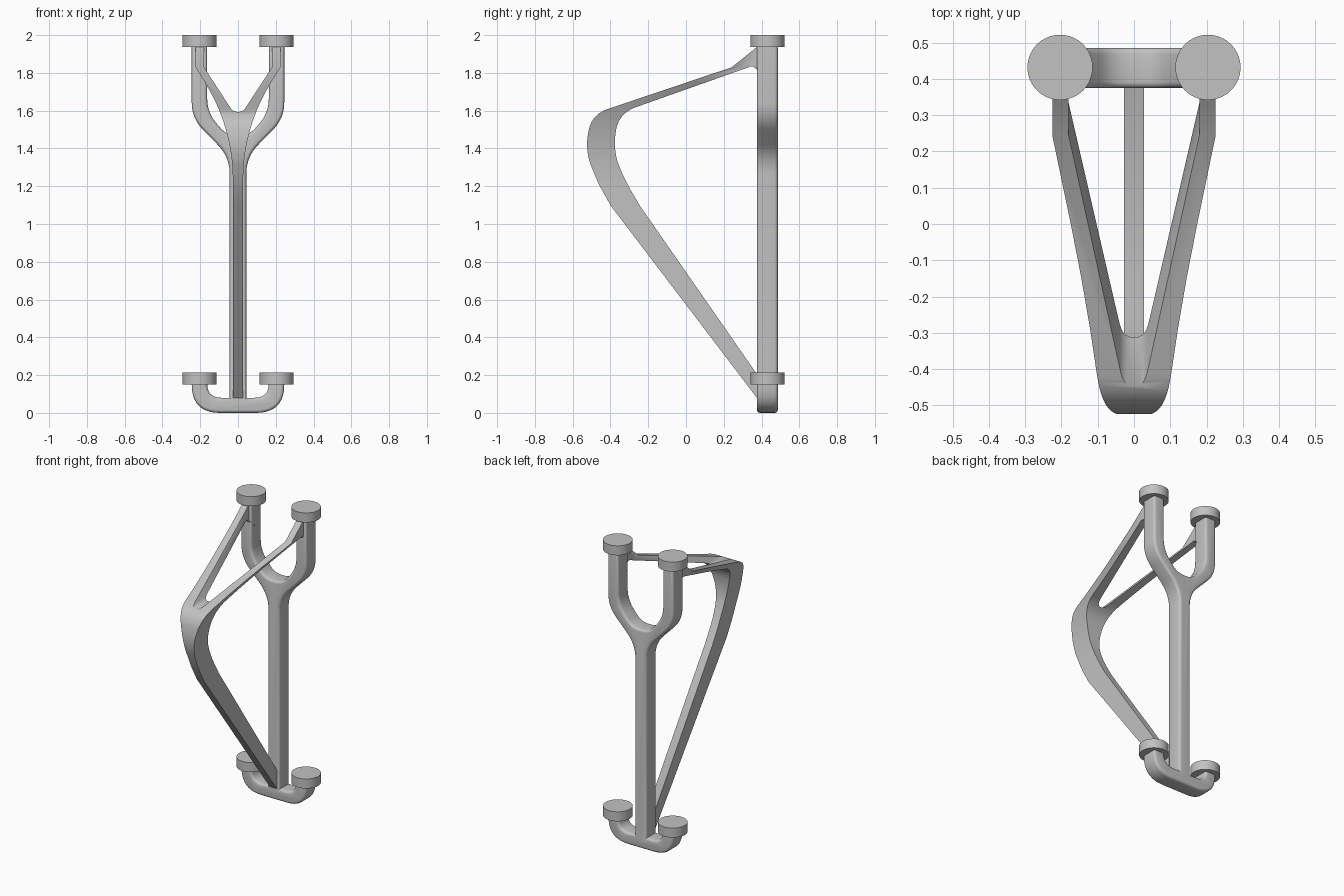
import bpy, bmesh, math
from mathutils import Vector

cube = bpy.data.objects.get("Cube")
if cube:
    bpy.data.objects.remove(cube, do_unlink=True)

grey = bpy.data.materials.new("plain grey")
grey.use_nodes = True
grey.diffuse_color = (0.54, 0.54, 0.54, 1)
grey.node_tree.nodes["Principled BSDF"].inputs["Base Color"].default_value = grey.diffuse_color


def rounded(corners, steps=10):
    """Closed outline from (u, v, setback) corners, rounding those with a setback."""
    out = []
    for i, (u, v, s) in enumerate(corners):
        p = Vector((u, v))
        if s == 0:
            out.append(p)
            continue
        before = Vector(corners[i - 1][:2])
        after = Vector(corners[(i + 1) % len(corners)][:2])
        a = p + (before - p).normalized() * s
        b = p + (after - p).normalized() * s
        for k in range(steps + 1):
            t = k / steps
            out.append(a * (1 - t) ** 2 + p * 2 * t * (1 - t) + b * t * t)
    return out


def mirrored(half):
    return half + [(-u, v, s) for u, v, s in reversed(half)]


def finish(name, bm):
    mesh = bpy.data.meshes.new(name)
    bm.to_mesh(mesh)
    bm.free()
    obj = bpy.data.objects.new(name, mesh)
    bpy.context.collection.objects.link(obj)
    mesh.materials.append(grey)
    return obj


def smooth(obj):
    bpy.ops.object.select_all(action='DESELECT')
    obj.select_set(True)
    bpy.context.view_layer.objects.active = obj
    bpy.ops.object.shade_smooth_by_angle(angle=math.radians(35))


def prism(name, outline, axis, lo, hi, bevel=0):
    """Closed solid from an outline drawn across x or y, optionally with rounded rims."""
    bm = bmesh.new()
    place = (lambda p, d: (d, p.x, p.y)) if axis == 0 else (lambda p, d: (p.x, d, p.y))
    near = [bm.verts.new(place(p, lo)) for p in outline]
    far = [bm.verts.new(place(p, hi)) for p in outline]
    bm.faces.new(near)
    bm.faces.new(far[::-1])
    for i in range(len(outline)):
        bm.faces.new((near[i], near[i - 1], far[i - 1], far[i]))
    bm.normal_update()
    if bm.calc_volume(signed=True) < 0:
        bmesh.ops.reverse_faces(bm, faces=bm.faces[:])
    if bevel:
        rims = [e for e in bm.edges if abs(e.verts[0].co[axis] - e.verts[1].co[axis]) < 1e-5]
        bmesh.ops.bevel(bm, geom=rims, offset=bevel, segments=4, profile=0.5,
                        affect='EDGES', clamp_overlap=False)
    return finish(name, bm)


# Forked post with its U-shaped foot, one rounded plate
frame = prism("forked_post", rounded(mirrored([
    (0.06, 1.47, 0.05), (0.163, 1.59, 0.075), (0.163, 1.95, 0), (0.245, 1.95, 0),
    (0.245, 1.56, 0.085), (0.044, 1.355, 0.09), (0.044, 0.08, 0), (0.163, 0.08, 0.075),
    (0.163, 0.17, 0), (0.245, 0.17, 0), (0.245, 0, 0.15)])), 1, 0.375, 0.486, 0.017)
smooth(frame)

# Bowed handle: side profile trimmed to a Y seen from the front
handle = prism("bowed_handle", rounded([
    (0.40, 0.047, 0), (-0.397, 1.095, 0), (-0.466, 1.217, 0.05), (-0.535, 1.39, 0.09),
    (-0.50, 1.58, 0.09), (0.243, 1.83, 0), (0.40, 1.957, 0),
    (0.40, 1.79, 0), (0.355, 1.838, 0.02), (-0.36, 1.585, 0.1), (-0.385, 1.38, 0.09),
    (-0.317, 1.22, 0.07), (-0.243, 1.095, 0), (0.40, 0.17, 0)]), 0, -0.4, 0.4)
cutter = prism("handle_cutter", rounded(mirrored([
    (0.026, 1.594, 0.024), (0.18, 1.83, 0), (0.18, 2.1, 0), (0.225, 2.1, 0),
    (0.225, 1.83, 0), (0.027, 1.51, 0.28), (0.027, -0.1, 0)])), 1, -0.8, 0.8)
trim = handle.modifiers.new("trim", 'BOOLEAN')
trim.operation = 'INTERSECT'
trim.solver = 'EXACT'
trim.object = cutter
bpy.context.view_layer.objects.active = handle
bpy.ops.object.modifier_apply(modifier=trim.name)
bpy.data.objects.remove(cutter, do_unlink=True)
smooth(handle)

# Round pads on the four arm tips
for level, z in (("upper", 1.968), ("lower", 0.181)):
    for side, x in (("left", 0.204), ("right", -0.204)):
        bm = bmesh.new()
        bmesh.ops.create_cone(bm, cap_ends=True, segments=40, radius1=0.09,
                              radius2=0.09, depth=0.064)
        bmesh.ops.translate(bm, verts=bm.verts, vec=(x, 0.432, z))
        smooth(finish(f"{level}_{side}_pad", bm))
